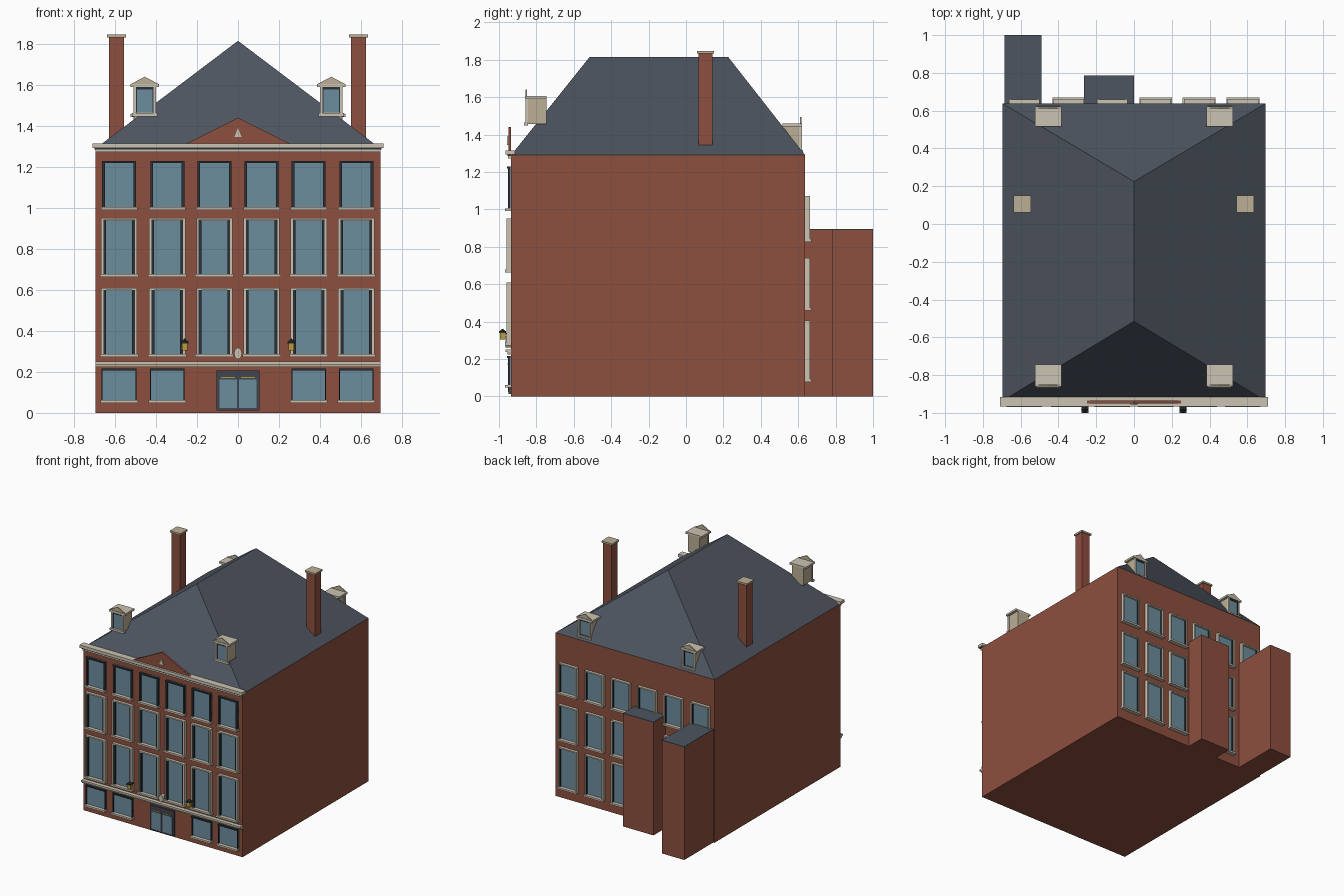
import bpy

if "Cube" in bpy.data.objects:
    bpy.data.objects.remove(bpy.data.objects["Cube"])


def mat(name, r, g, b):
    m = bpy.data.materials.new(name)
    m.diffuse_color = (r, g, b, 1)
    m.use_nodes = True
    m.node_tree.nodes["Principled BSDF"].inputs["Base Color"].default_value = m.diffuse_color
    return m


BRICK = mat("brick", 0.27, 0.08, 0.05)
SLATE = mat("slate", 0.075, 0.09, 0.115)
STONE = mat("stone", 0.6, 0.55, 0.45)
CHEEK = mat("cheek", 0.5, 0.43, 0.3)
GLASS = mat("glass", 0.15, 0.27, 0.34)
DARK = mat("dark_frame", 0.025, 0.03, 0.035)
DOOR = mat("door_paint", 0.05, 0.06, 0.08)
GOLD = mat("gold", 0.5, 0.33, 0.04)


def mesh(name, verts, faces, m):
    me = bpy.data.meshes.new(name)
    me.from_pydata(verts, [], faces)
    me.materials.append(m)
    ob = bpy.data.objects.new(name, me)
    bpy.context.collection.objects.link(ob)
    return ob


def box(name, x0, x1, ya, yb, z0, z1, m):
    y0, y1 = sorted((ya, yb))
    v = [(x, y, z) for z in (z0, z1) for x, y in ((x0, y0), (x1, y0), (x1, y1), (x0, y1))]
    f = [(3, 2, 1, 0), (4, 5, 6, 7)] + [(i, (i + 1) % 4, (i + 1) % 4 + 4, i + 4) for i in range(4)]
    return mesh(name, v, f, m)


def gable(name, cx, half, ya, yb, z0, z1, m):
    y0, y1 = sorted((ya, yb))
    v = [(cx + dx, y, z) for y in (y0, y1) for dx, z in ((-half, z0), (half, z0), (0, z1))]
    return mesh(name, v, [(0, 1, 2), (5, 4, 3), (1, 0, 3, 4), (2, 1, 4, 5), (0, 2, 5, 3)], m)


def window(name, cx, w, z0, z1, wall, s, jambs, lining):
    """Glazing with dark lining, stone surround and sill; s is the outward y direction."""
    h = w / 2
    y = lambda d: wall + s * d
    j = 0.011 if jambs else 0
    box(name + "_glass", cx - h + j, cx + h - j, wall, y(0.006), z0, z1 - j, GLASS)
    for k in (-1, 1):
        a, b = sorted((cx + k * (h - j), cx + k * (h - j - lining)))
        box(name + "_lining", a, b, wall, y(0.018), z0, z1 - j, DARK)
        if jambs:
            a, b = sorted((cx + k * h, cx + k * (h - j)))
            box(name + "_jamb", a, b, wall, y(0.025), z0, z1, STONE)
    box(name + "_lintel", cx - h + j, cx + h - j, wall, y(0.022), z1 - 0.01, z1,
        STONE if jambs else DARK)
    box(name + "_sill", cx - h - 0.006, cx + h + 0.006, wall, y(0.033), z0 - 0.012, z0 + 0.002, STONE)


F, R = -0.935, 0.637   # front and rear wall planes

# Main brick body and rear annexes
box("main_walls", -0.695, 0.695, F, R, 0, 1.29, BRICK)
for x0, x1, y1 in ((-0.685, -0.49, 1.0), (-0.265, 0.0, 0.785)):
    box("annex_walls", x0, x1, R, y1, 0, 0.89, BRICK)
    box("annex_roof", x0, x1, R, y1, 0.89, 0.896, SLATE)

# Hipped slate roof
mesh("hipped_roof",
     [(-0.695, F, 1.29), (0.695, F, 1.29), (0.695, R, 1.29), (-0.695, R, 1.29),
      (0, -0.515, 1.815), (0, 0.225, 1.815)],
     [(3, 2, 1, 0), (0, 1, 4), (1, 2, 5, 4), (2, 3, 5), (3, 0, 4, 5)], SLATE)

# Cornice, string course and central pediment
box("cornice", -0.71, 0.71, -0.966, -0.915, 1.292, 1.315, STONE)
box("cornice_shadow", -0.70, 0.70, -0.955, F, 1.284, 1.292, DARK)
box("cornice_moulding", -0.695, 0.695, -0.952, F, 1.272, 1.284, STONE)
box("string_course", -0.695, 0.695, -0.966, F, 0.236, 0.25, STONE)
box("string_course_lower", -0.695, 0.695, -0.955, F, 0.224, 0.236, CHEEK)
gable("pediment", 0, 0.26, -0.95, -0.935, 1.31, 1.44, BRICK)
gable("pediment_ornament", 0.0, 0.018, -0.956, -0.95, 1.345, 1.39, STONE)

# Front windows
cols = (-0.58, -0.345, -0.115, 0.115, 0.345, 0.577)
for i, x in enumerate(cols):
    window("front_first_floor", x, 0.176, 0.285, 0.61, F, -1, True, 0.014)
    window("front_second_floor", x, 0.176, 0.675, 0.95, F, -1, True, 0.013)
    window("front_third_floor", x, 0.166, 1.003, 1.228, F, -1, False, 0.013)
    if i not in (2, 3):
        window("front_ground_floor", x, 0.17, 0.06, 0.216, F, -1, False, 0.005)

# Rear windows; the annexes cover some of the lower ones
for i, x in enumerate(cols):
    window("rear_upper", x, 0.162, 0.838, 1.07, R, 1, True, 0.004)
    if i not in (0, 2):
        window("rear_middle", x, 0.162, 0.47, 0.74, R, 1, True, 0.004)
        window("rear_lower", x, 0.162, 0.09, 0.405, R, 1, True, 0.004)

# Double entrance door
box("door_frame", -0.105, 0.105, F, -0.95, 0.012, 0.207, DOOR)
for s in (-1, 1):
    a, b = sorted((s * 0.006, s * 0.09))
    box("door_leaf_glass", a, b, -0.95, -0.953, 0.024, 0.162, GLASS)
    box("door_trim", a + 0.008, b - 0.008, -0.95, -0.954, 0.17, 0.176, GOLD)

# Wall lanterns and round keystone ornament
for x in (-0.26, 0.26):
    box("lantern_bracket", x - 0.006, x + 0.006, F, -0.97, 0.33, 0.34, DARK)
    box("lantern_glass", x - 0.014, x + 0.014, -0.994, -0.966, 0.305, 0.338, GOLD)
    box("lantern_cap", x - 0.018, x + 0.018, -1.0, -0.962, 0.338, 0.346, DARK)
    bpy.ops.mesh.primitive_cone_add(vertices=4, radius1=0.02, depth=0.016,
                                    location=(x, -0.981, 0.354))
    bpy.context.object.name = "lantern_finial"
    bpy.context.object.data.materials.append(DARK)
bpy.ops.mesh.primitive_cylinder_add(vertices=12, radius=0.024, depth=0.03,
                                    location=(0, -0.95, 0.29), rotation=(1.5708, 0, 0))
disc = bpy.context.object
disc.name = "round_ornament"
disc.scale = (0.8, 1.2, 1)
disc.data.materials.append(STONE)


def dormer(name, cx, y_face, y_back, z, s):
    """Flat-capped dormer with a thin front pediment; z is the sill height."""
    y = lambda d: y_face + s * d
    box(name + "_cheeks", cx - 0.05, cx + 0.05, y_face, y_back, z, z + 0.135, CHEEK)
    box(name + "_glass", cx - 0.043, cx + 0.043, y_face, y(0.006), z + 0.01, z + 0.122, GLASS)
    for k in (-1, 1):
        a, b = sorted((cx + k * 0.043, cx + k * 0.055))
        box(name + "_jamb", a, b, y_face, y(0.014), z, z + 0.135, STONE)
        a, b = sorted((cx + k * 0.038, cx + k * 0.043))
        box(name + "_lining", a, b, y_face, y(0.01), z + 0.01, z + 0.122, DARK)
    box(name + "_head", cx - 0.043, cx + 0.043, y_face, y(0.01), z + 0.122, z + 0.135, DARK)
    box(name + "_sill", cx - 0.062, cx + 0.062, y_face, y(0.02), z - 0.008, z + 0.008, STONE)
    box(name + "_cap", cx - 0.07, cx + 0.07, y(0.016), y_back, z + 0.135, z + 0.15, STONE)
    gable(name + "_pediment", cx, 0.066, y(0.012), y(0.004), z + 0.15, z + 0.185, CHEEK)


# Dormers and chimneys
for x in (-0.455, 0.455):
    dormer("front_dormer", x, -0.845, -0.745, 1.455, -1)
    dormer("rear_dormer", x, 0.605, 0.515, 1.308, 1)
for x in (-0.592, 0.588):
    box("chimney", x - 0.037, x + 0.037, 0.068, 0.142, 1.33, 1.835, BRICK)
    box("chimney_cap", x - 0.046, x + 0.046, 0.06, 0.15, 1.832, 1.846, CHEEK)
